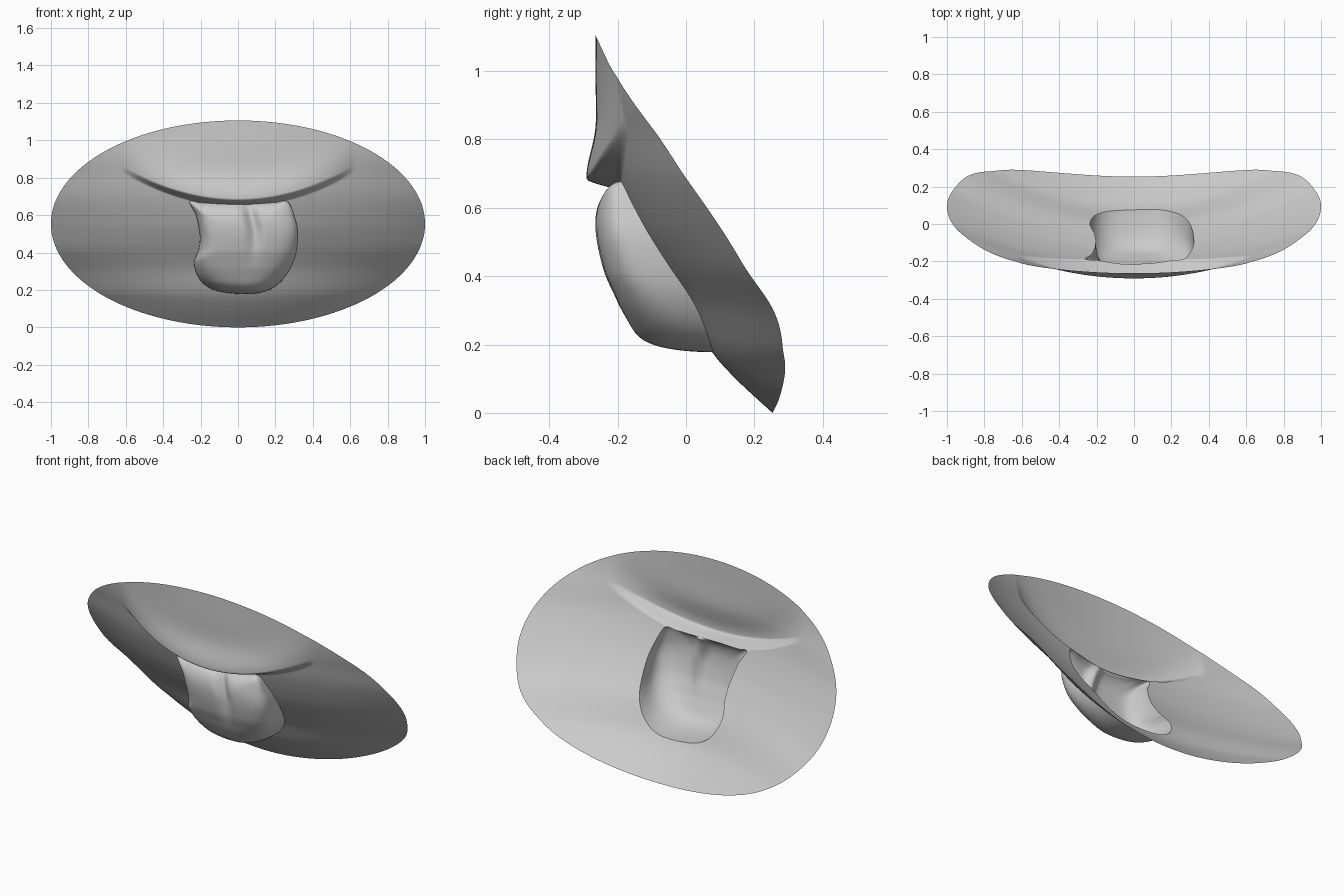
import bpy
from math import sin, cos, pi, atan2, exp, sqrt

if "Cube" in bpy.data.objects:
    bpy.data.objects.remove(bpy.data.objects["Cube"])

N, R = 320, 60          # samples round the tongue outline, rings
CX, CZ = 0.04, 0.45     # centre of the tongue
HZ = 0.553              # half height of the sheet


def curve(pts, z):
    """Smooth Hermite interpolation through (z, value) points."""
    z = min(max(z, pts[0][0]), pts[-1][0])
    k = 0
    while k < len(pts) - 2 and z > pts[k + 1][0]:
        k += 1

    def slope(i):
        a, b = pts[max(i - 1, 0)], pts[min(i + 1, len(pts) - 1)]
        return (b[1] - a[1]) / (b[0] - a[0])
    (z0, v0), (z1, v1) = pts[k], pts[k + 1]
    h = z1 - z0
    t = (z - z0) / h
    return (v0 * (2*t**3 - 3*t*t + 1) + v1 * (3*t*t - 2*t**3)
            + h * slope(k) * (t**3 - 2*t*t + t) + h * slope(k + 1) * (t**3 - t*t))


def smooth(a, b, v):
    t = min(max((v - a) / (b - a), 0), 1)
    return t * t * (3 - 2 * t)


# Sheet: centre-line depth, sideways curvature, and tongue face depth
MID = [(0, .253), (.1, .145), (.18, .075), (.32, 0), (.45, -.088), (.55, -.148),
       (.7, -.212), (.85, -.25), (.95, -.263), (1.106, -.265)]
BEND = [(0, .46), (.13, .42), (.2, .37), (.38, .27), (.54, .245), (.69, .22), (.83, .2), (1.106, .12)]
FACE = [(.17, -.165), (.25, -.168), (.33, -.203), (.42, -.242), (.55, -.266), (.68, -.252)]


def sheet_y(x, z):
    y = curve(MID, z) + curve(BEND, z) * x * x
    # upper lip: soft swell with a tight underside
    d = z - (0.645 + 0.47 * x * x)
    amp = 0.09 * max(0, 1 - (x / 0.62) ** 2)
    return y - amp * smooth(0, 0.04, d) * exp(-(d / 0.15) ** 2)


def tongue_y(x, z, r):
    w = sqrt(max(0, 1 - r ** 8))
    gx = curve([(.3, .08), (.5, .09), (.6, .07), (.68, .05)], z)
    groove = 0.035 * smooth(.3, .6, z) * exp(-((x - gx) / 0.035) ** 2)
    face = curve(FACE, z) + groove + 0.25 * (x - CX) ** 2
    return sheet_y(x, z) * (1 - w) + face * w


def closed_spline(pts, n):
    out = []
    for i in range(n):
        u = i * len(pts) / n
        k, t = int(u), u - int(u)
        p = [pts[(k + j - 1) % len(pts)] for j in range(4)]
        out.append([0.5 * (2*p[1][a] + (p[2][a] - p[0][a]) * t
                    + (2*p[0][a] - 5*p[1][a] + 4*p[2][a] - p[3][a]) * t*t
                    + (3*p[1][a] - p[0][a] - 3*p[2][a] + p[3][a]) * t**3) for a in (0, 1)])
    return out


def rings_object(name, rings):
    verts = [v for ring in rings for v in ring]
    faces = [(i*N + j, i*N + (j + 1) % N, (i + 1)*N + (j + 1) % N, (i + 1)*N + j)
             for i in range(len(rings) - 1) for j in range(N)]
    if name == "tongue":
        faces.append(tuple(range(N - 1, -1, -1)))
    me = bpy.data.meshes.new(name)
    me.from_pydata(verts, [], faces)
    me.update()
    for p in me.polygons:
        p.use_smooth = True
    ob = bpy.data.objects.new(name, me)
    bpy.context.collection.objects.link(ob)
    return ob


# Tongue outline seen from the front
outline = closed_spline([
    (.32, .5), (.30, .6), (.265, .672), (.2, .668), (.1, .66), (0, .657), (-.1, .66), (-.2, .667),
    (-.26, .672), (-.225, .6), (-.205, .5), (-.21, .42), (-.235, .34), (-.2, .25), (-.12, .197),
    (.02, .178), (.14, .19), (.235, .25), (.3, .36)], N)

# Mouth sheet: from the tongue outline out to the elliptical rim
rim = []
for x, z in outline:
    a = atan2((z - CZ) / 0.27, (x - CX) / 0.28)
    rim.append((cos(a), HZ + HZ * sin(a)))
rings = []
for i in range(R + 1):
    t = (i / R) ** 1.4
    ring = []
    for (x0, z0), (x1, z1) in zip(outline, rim):
        x, z = x0 + (x1 - x0) * t, z0 + (z1 - z0) * t
        ring.append((x, sheet_y(x, z), z))
    rings.append(ring)
rings_object("mouth_sheet", rings)

# Tongue: hollow bulge, rings packed close to the steep wall
rings = []
for i in range(1, R + 1):
    r = sin(pi / 2 * i / R)
    ring = []
    for ox, oz in outline:
        x, z = CX + (ox - CX) * r, CZ + (oz - CZ) * r
        y = tongue_y(x, z, r)
        # slight sideways overhang on the right flank
        x += 0.015 * smooth(.15, .3, x) * sin(pi * r ** 8)
        ring.append((x, y, z))
    rings.append(ring)
rings_object("tongue", rings)
